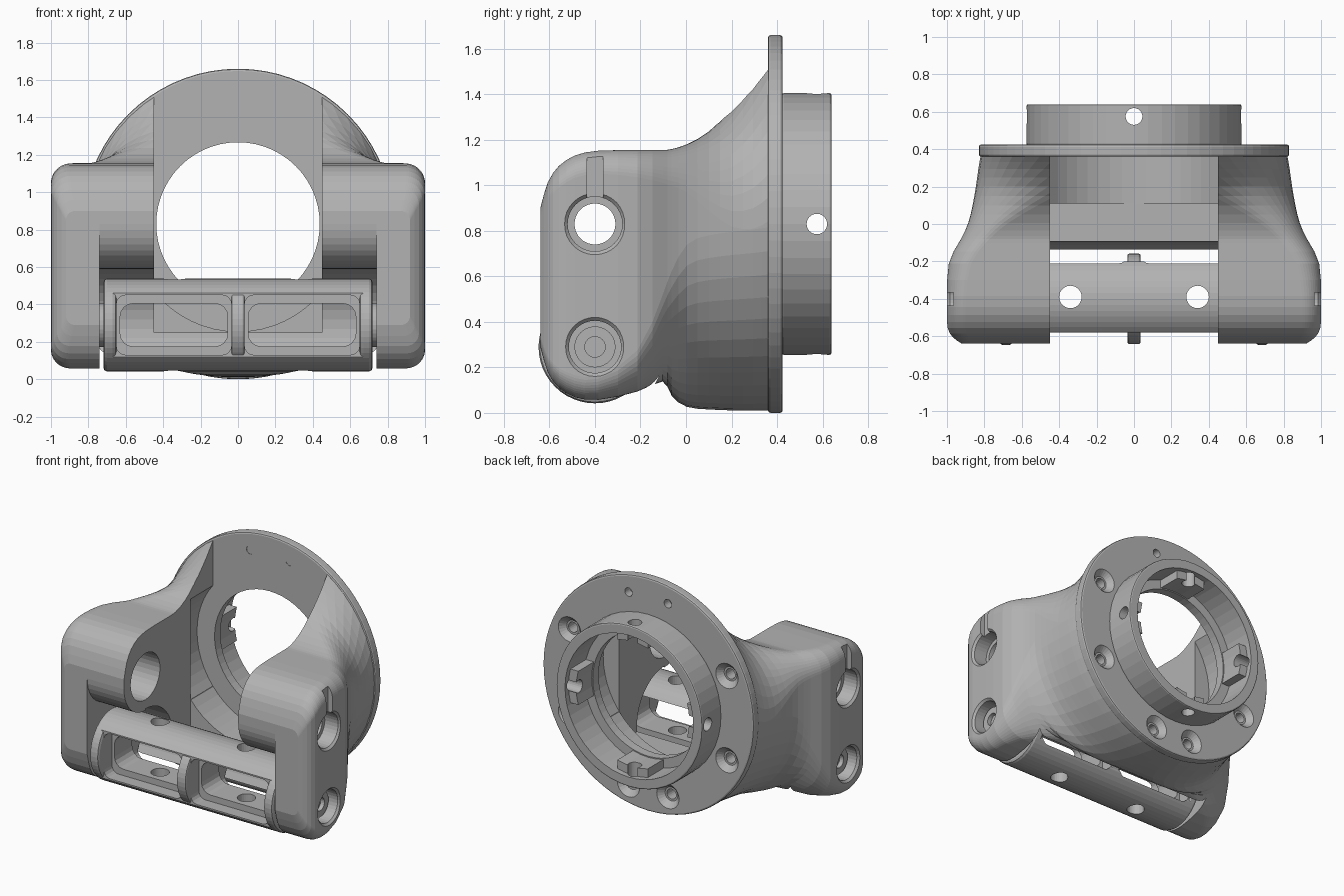
import bpy, bmesh, math
from mathutils import Matrix, Vector

if "Cube" in bpy.data.objects:
    bpy.data.objects.remove(bpy.data.objects["Cube"])

grey = bpy.data.materials.new("plain_grey")
grey.use_nodes = True
COLOUR = (0.45, 0.45, 0.45, 1)
grey.diffuse_color = COLOUR
grey.node_tree.nodes["Principled BSDF"].inputs["Base Color"].default_value = COLOUR

BORE_Z = 0.83                 # height of the ring centre and upper pivot
PIVOT_Y, LOW_Z = -0.4, 0.29   # pivot axis and roller height


def finish(name, bm):
    bmesh.ops.recalc_face_normals(bm, faces=bm.faces[:])
    mesh = bpy.data.meshes.new(name)
    bm.to_mesh(mesh)
    bm.free()
    mesh.materials.append(grey)
    ob = bpy.data.objects.new(name, mesh)
    bpy.context.collection.objects.link(ob)
    return ob


def rod(name, axis, centre, r, length, r2=None, seg=40):
    """Cylinder or cone along an axis; r2 is the radius at the + end."""
    bm = bmesh.new()
    turn = Vector((0, 0, 1)).rotation_difference(Vector(axis)).to_matrix().to_4x4()
    bmesh.ops.create_cone(bm, cap_ends=True, segments=seg, radius1=r,
                          radius2=r if r2 is None else r2, depth=length,
                          matrix=Matrix.Translation(centre) @ turn)
    return finish(name, bm)


def yrod(name, x, z, y0, y1, r, r2=None, seg=40):
    return rod(name, (0, 1, 0), (x, (y0 + y1) / 2, z), r, y1 - y0, r2, seg)


def xrod(name, x0, x1, z, r, seg=40, r2=None):
    return rod(name, (1, 0, 0), ((x0 + x1) / 2, PIVOT_Y, z), r, x1 - x0, r2, seg)


def box(name, x0, x1, y0, y1, z0, z1, bevel=0):
    bm = bmesh.new()
    mat = Matrix.Translation(((x0 + x1) / 2, (y0 + y1) / 2, (z0 + z1) / 2))
    mat = mat @ Matrix.Diagonal((x1 - x0, y1 - y0, z1 - z0, 1))
    bmesh.ops.create_cube(bm, size=1, matrix=mat)
    if bevel:
        edges = [e for e in bm.edges
                 if abs(e.verts[0].co.y - e.verts[1].co.y) > 0.01]
        bmesh.ops.bevel(bm, geom=edges, offset=bevel, segments=4, profile=0.5, affect='EDGES')
    return finish(name, bm)


def apply_mod(ob, mod):
    bpy.context.view_layer.objects.active = ob
    bpy.ops.object.modifier_apply(modifier=mod.name)


def boolean(ob, tools, op='DIFFERENCE', keep=False):
    for tool in tools:
        mod = ob.modifiers.new("bool", 'BOOLEAN')
        mod.operation, mod.solver, mod.object = op, 'EXACT', tool
        apply_mod(ob, mod)
        if not keep:
            bpy.data.objects.remove(tool)


def bevel_edges(ob, width):
    mod = ob.modifiers.new("bevel", 'BEVEL')
    mod.width, mod.segments, mod.limit_method = width, 2, 'ANGLE'
    mod.angle_limit = math.radians(50)
    apply_mod(ob, mod)


def arc(cy, cz, r, a0, a1, n=10):
    return [(cy + r * math.cos(math.radians(a0 + (a1 - a0) * i / n)),
             cz + r * math.sin(math.radians(a0 + (a1 - a0) * i / n))) for i in range(n + 1)]


# Fork body: rounded rectangle at the arms, lofted into a circle at the ring
# y, half width, bottom, top, top corner radius, bottom corner radius
STATIONS = [
    (-.64, .92, .29, .90, .05, .05),
    (-.61, .97, .17, 1.02, .08, .07),
    (-.56, 1.0, .105, 1.09, .1, .09),
    (-.49, 1.0, .065, 1.135, .1, .1),
    (-.40, 1.0, .05, 1.155, .1, .1),
    (-.20, 1.0, .09, 1.155, .12, .16),
    (-.09, .93, .16, 1.155, .15, .4),
    (-.07, .92, .07, 1.157, .16, .55),
    (0, .885, .02, 1.175, .2, .75),
    (.1, .862, .015, 1.23, .35, .78),
    (.2, .845, .01, 1.33, .53, .8),
    (.3, .832, .01, 1.51, .72, .81),
    (.365, .82, .01, 1.65, .82, .82),
]


def section(y, w, lo, hi, rt, rb):
    pts = []
    corners = ((1, hi, rt, 0), (-1, hi, rt, 90), (-1, lo, rb, 180), (1, lo, rb, 270))
    for sx, z, r, a in corners:
        cz = z - r if z == hi else z + r
        pts += arc(sx * (w - r), cz, r, a + 1, a + 89, 12)
    return [(x, y, z) for x, z in pts]


bm = bmesh.new()
rings = []
for a, b in zip(STATIONS, STATIONS[1:]):
    for t in (0, 0.5):
        rings.append([p + (q - p) * t for p, q in zip(a, b)])
rings.append(STATIONS[-1])
# ease the in-between sections
for _ in range(2):
    rings = [rings[0]] + [[(p + 4 * q + s) / 6 for p, q, s in zip(*rings[i - 1:i + 2])]
                          for i in range(1, len(rings) - 1)] + [rings[-1]]
loops = [[bm.verts.new(p) for p in section(*s)] for s in rings]
for u, v in zip(loops, loops[1:]):
    for i in range(len(u)):
        j = (i + 1) % len(u)
        bm.faces.new((u[i], u[j], v[j], v[i]))
bm.faces.new(loops[0])
bm.faces.new(loops[-1])
body = finish("fork_body", bm)

# Clearance under the knuckles and around the roller
profile = ([(-.8, BORE_Z)] + arc(PIVOT_Y, BORE_Z, .24, 180, 270)
           + arc(PIVOT_Y, LOW_Z, .31, 90, -60, 16) + [(-.2, -.1), (-.8, -.1)])
bm = bmesh.new()
ends = [[bm.verts.new((x, y, z)) for y, z in profile] for x in (-.74, .74)]
for i in range(len(profile)):
    j = (i + 1) % len(profile)
    bm.faces.new((ends[0][i], ends[0][j], ends[1][j], ends[1][i]))
for e in ends:
    bm.faces.new(e)
clearance = finish("roller_clearance", bm)

boolean(body, [clearance,
               box("slot", -.45, .45, -.8, .362, .47, 2),
               box("slot_floor", -.45, .45, -.8, .11, .25, 1),
               yrod("ring_recess", 0, BORE_Z, .11, .4, .575, seg=56)])

# Pivot holes, counterbores and key slots in both arms
for s in (-1, 1):
    def arm_hole(z, x0, x1, r, r2=None):
        lo, hi = sorted((s * x0, s * x1))
        a, b = (r, r if r2 is None else r2)
        return xrod("hole", lo, hi, z, a if s > 0 else b, 32, b if s > 0 else a)
    lo, hi = sorted((s * .965, s * 1.1))
    boolean(body, [arm_hole(BORE_Z, .4, 1.1, .09),
                   arm_hole(BORE_Z, .4, .68, .165),
                   arm_hole(BORE_Z, .88, 1.1, .12),
                   arm_hole(BORE_Z, .98, 1.02, .115, .155),
                   arm_hole(LOW_Z, .7, 1.1, .115),
                   arm_hole(LOW_Z, .98, 1.02, .11, .15),
                   box("key_slot", lo, hi, -.435, -.365, BORE_Z, 1.13)])
    # Pivot pin and washer
    lo, hi = sorted((s * .68, s * .93))
    pin = xrod("pivot_pin", lo, hi, LOW_Z, .09)
    lo, hi = sorted((s * .9, s * 1.0))
    boolean(pin, [xrod("pin_bore", lo, hi, LOW_Z, .045, 24)])
    lo, hi = sorted((s * .71, s * .88))
    xrod("pin_bushing", lo, hi, LOW_Z, .118, 32)

# Mounting ring
flange = yrod("mounting_flange", 0, BORE_Z, .36, .425, .83, seg=72)
bevel_edges(flange, .012)
boolean(flange, [yrod("bore", 0, BORE_Z, .2, .6, .437, seg=56)])

# Screw holes: two small at the top, six countersunk
for s in (-1, 1):
    boolean(flange, [yrod("top_hole", s * .155, 1.52, .2, .6, .03, seg=20)])
    for x, z in ((.62, .3), (.62, -.3), (.155, -.68)):
        shaft = yrod("screw_hole", s * x, BORE_Z + z, .25, .6, .036, seg=20)
        sink = yrod("countersink", s * x, BORE_Z + z, .385, .427, .05, .09, seg=24)
        boolean(flange, [shaft, sink], keep=True)
        boolean(body, [shaft])
        bpy.data.objects.remove(sink)

# Rear collar with four inner pads and radial holes
collar = yrod("rear_collar", 0, BORE_Z, .42, .64, .575, seg=48)
bevel_edges(collar, .01)
boolean(collar, [yrod("collar_bore", 0, BORE_Z, .3, .8, .505, seg=48)])
pads = yrod("collar_pads", 0, BORE_Z, .42, .6, .51, seg=48)
boolean(pads, [yrod("pad_bore", 0, BORE_Z, .3, .8, .445, seg=48)])
cross = box("pad_cross", -.6, .6, .4, .7, BORE_Z - .12, BORE_Z + .12)
boolean(cross, [box("pad_cross_v", -.12, .12, .39, .71, BORE_Z - .6, BORE_Z + .6)], 'UNION')
boolean(pads, [cross], 'INTERSECT')
for axis in ((1, 0, 0), (0, 0, 1)):
    drill = rod("radial_hole", axis, (0, .575, BORE_Z), .045, 2, seg=24)
    boolean(collar, [drill], keep=True)
    boolean(pads, [drill])

# Roller frame: flattened cylinder with end discs and a middle rib
roller = xrod("roller_frame", -.7, .7, LOW_Z, .248, 48)
boolean(roller, [box("flatten", -1, 1, -.58, -.2, -.1, 1)], 'INTERSECT')
for s in (-1, 1):
    x0, x1 = sorted((s * .035, s * .65))
    cuts = [box("front_pocket", x0, x1, -.8, -.49, .13, .45, .05),
            box("back_pocket", x0, x1, -.29, .1, .13, .45, .05),
            box("window", x0 + .02, x1 - .02, -.8, .1, .175, .405, .07),
            rod("drop_hole", (0, 0, 1), (s * .34, -.39, .3), .06, 1, seg=28)]
    boolean(roller, cuts)
    lo, hi = sorted((s * .65, s * .72))
    bevel_edges(xrod("roller_end_disc", lo, hi, LOW_Z, .248, 48), .02)
bevel_edges(xrod("middle_rib", -.035, .035, LOW_Z, .242, 48), .01)
